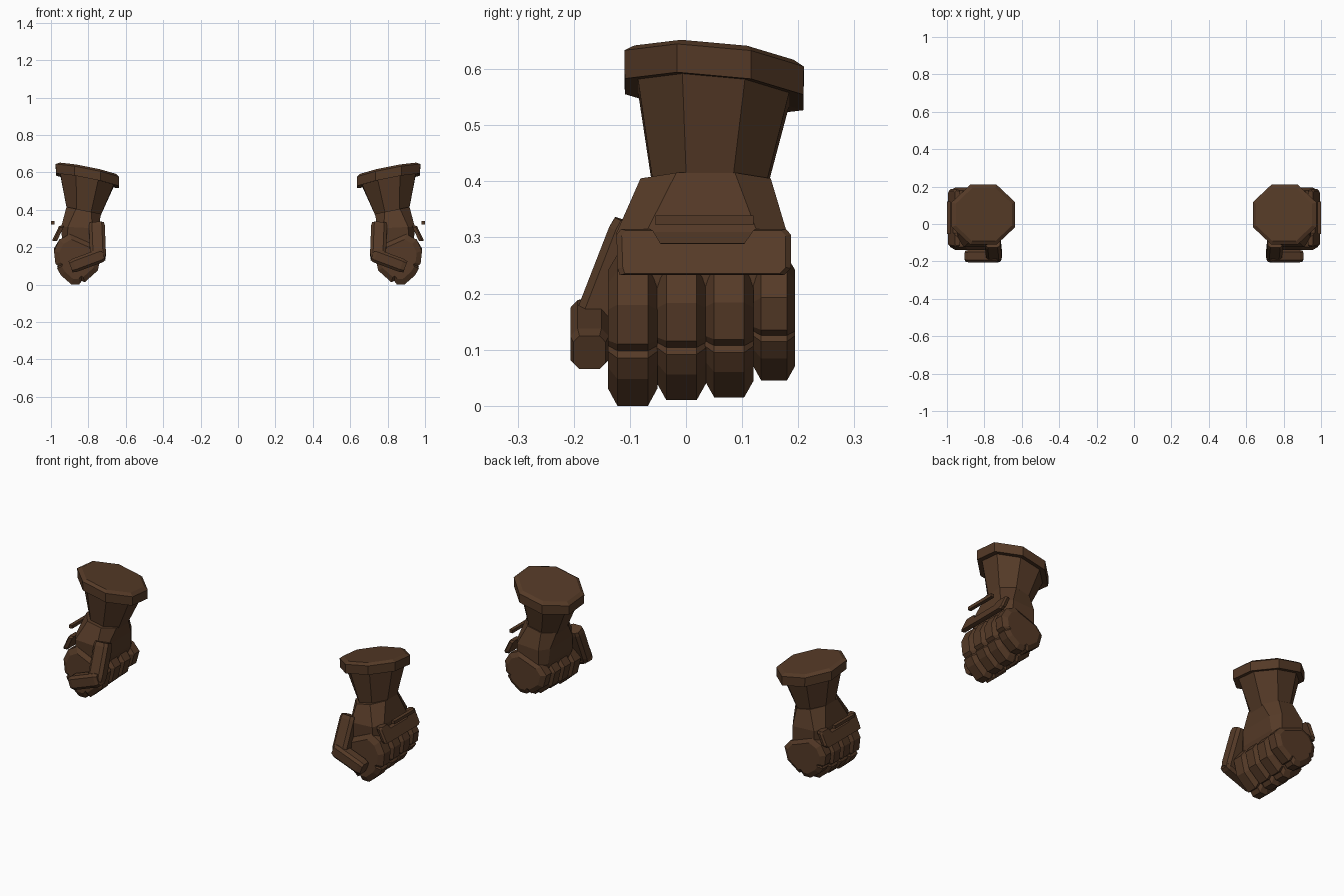
import bpy, bmesh
from mathutils import Vector

cube = bpy.data.objects.get("Cube")
if cube:
    bpy.data.objects.remove(cube)

# One dark leather brown
leather = bpy.data.materials.new("dark_brown_leather")
leather.use_nodes = True
leather.diffuse_color = (0.09, 0.042, 0.02, 1)
leather.node_tree.nodes["Principled BSDF"].inputs["Base Color"].default_value = (0.09, 0.042, 0.02, 1)


def loft(name, rings):
    """Skin a stack of equal-length rings, cap both ends, mirror to the other hand."""
    bm = bmesh.new()
    rows = [[bm.verts.new(p) for p in ring] for ring in rings]
    n = len(rows[0])
    for a, b in zip(rows, rows[1:]):
        for i in range(n):
            j = (i + 1) % n
            bm.faces.new((a[i], a[j], b[j], b[i]))
    bm.faces.new(rows[0][::-1])
    bm.faces.new(rows[-1])
    bmesh.ops.recalc_face_normals(bm, faces=bm.faces)
    mesh = bpy.data.meshes.new(name)
    bm.to_mesh(mesh)
    bm.free()
    mesh.materials.append(leather)
    obj = bpy.data.objects.new(name, mesh)
    bpy.context.collection.objects.link(obj)
    obj.modifiers.new("other_hand", 'MIRROR').use_clip = False
    return obj


def octagon(rx, ry, cut=0.414):
    """Rectangle with chamfered corners."""
    return [(rx, -ry * cut), (rx, ry * cut), (rx * cut, ry), (-rx * cut, ry),
            (-rx, ry * cut), (-rx, -ry * cut), (-rx * cut, -ry), (rx * cut, -ry)]


def tilted_ring(x, y, z, rx, ry, sx=0.2, sy=-0.09, cut=0.414):
    return [(x + u, y + v, z + sx * u + sy * v) for u, v in octagon(rx, ry, cut)]


def beam(name, start, end, wide, deep, side, taper=0.8):
    """Chamfered bar between two points with narrowed ends."""
    a, b = Vector(start), Vector(end)
    along = (b - a).normalized()
    u = (Vector(side) - along * along.dot(Vector(side))).normalized()
    v = along.cross(u)
    rings = []
    for t, s in ((0, taper), (0.1, 1), (0.88, 1), (1, taper)):
        c = a.lerp(b, t)
        rings.append([c + u * p * s + v * q * s for p, q in octagon(wide / 2, deep / 2, 0.62)])
    return loft(name, rings)


# Flared cuff and its thick rim
loft("cuff", [tilted_ring(0.825, 0.042, 0.385, 0.09, 0.1, sy=0),
              tilted_ring(0.805, 0.05, 0.575, 0.148, 0.138)])
loft("cuff_rim", [tilted_ring(0.805, 0.05, 0.558, 0.145, 0.135),
                  tilted_ring(0.805, 0.05, 0.555, 0.168, 0.159),
                  tilted_ring(0.805, 0.05, 0.605, 0.170, 0.160),
                  tilted_ring(0.803, 0.05, 0.617, 0.150, 0.142)])

# Back of the hand and palm
loft("palm", [tilted_ring(0.85, 0.03, 0.12, 0.07, 0.13, 0, 0, 0.7),
              tilted_ring(0.845, 0.03, 0.22, 0.095, 0.15, 0, 0, 0.7),
              tilted_ring(0.845, 0.028, 0.305, 0.1, 0.152, 0.05, 0, 0.65),
              tilted_ring(0.825, 0.035, 0.397, 0.092, 0.116, 0.2, 0, 0.45)])

# Curled fingers: side profile (x, z) bevelled across the width
curl = [(0.90, 0.27), (0.955, 0.24), (0.984, 0.18), (0.976, 0.11), (0.96, 0.098),
        (0.967, 0.085), (0.945, 0.048), (0.89, 0.0), (0.85, 0.0), (0.835, 0.02),
        (0.82, 0.012), (0.75, 0.075), (0.73, 0.16), (0.765, 0.21)]


def finger(name, y, width, bottom):
    squash = (0.25 - bottom) / 0.25
    rings = []
    for offset, s in ((-0.5, 0.78), (-0.31, 1), (0.31, 1), (0.5, 0.78)):
        rings.append([(0.855 + (px - 0.855) * s, y + offset * width,
                       0.25 + (0.14 + (pz - 0.14) * s - 0.25) * squash) for px, pz in curl])
    loft(name, rings)


finger("index_finger", -0.095, 0.088, 0.0)
finger("middle_finger", -0.008, 0.087, 0.01)
finger("ring_finger", 0.077, 0.086, 0.015)
finger("little_finger", 0.157, 0.074, 0.045)

# Thumb folded across the front of the fist
beam("thumb_base", (0.755, -0.098, 0.325), (0.748, -0.17, 0.14), 0.085, 0.068, (1, 0, 0), 0.9)
beam("thumb_tip", (0.72, -0.172, 0.16), (0.895, -0.172, 0.095), 0.068, 0.074, (0, 1, 0), 0.85)

# Knuckle plate with a notched top edge, leaning outward at the bottom
outline = [(-0.122, 0.245), (-0.118, 0.233), (0.175, 0.233), (0.187, 0.245), (0.187, 0.305),
           (0.178, 0.315), (0.125, 0.315), (0.108, 0.29), (-0.05, 0.29), (-0.065, 0.315),
           (-0.116, 0.315), (-0.124, 0.305)]


def plate_ring(x, s):
    return [(x + (0.315 - z) * 0.45, 0.033 + (y - 0.033) * s, 0.272 + (z - 0.272) * s)
            for y, z in outline]


loft("knuckle_plate", [plate_ring(0.93, 0.97), plate_ring(0.948, 1), plate_ring(0.957, 0.94)])

# Slim bar standing off the back of the hand
loft("knuckle_bar", [[(x, y, z) for x, z in ((0.98, 0.322), (0.999, 0.322), (0.999, 0.339), (0.98, 0.339))]
                     for y in (-0.054, 0.12)])
